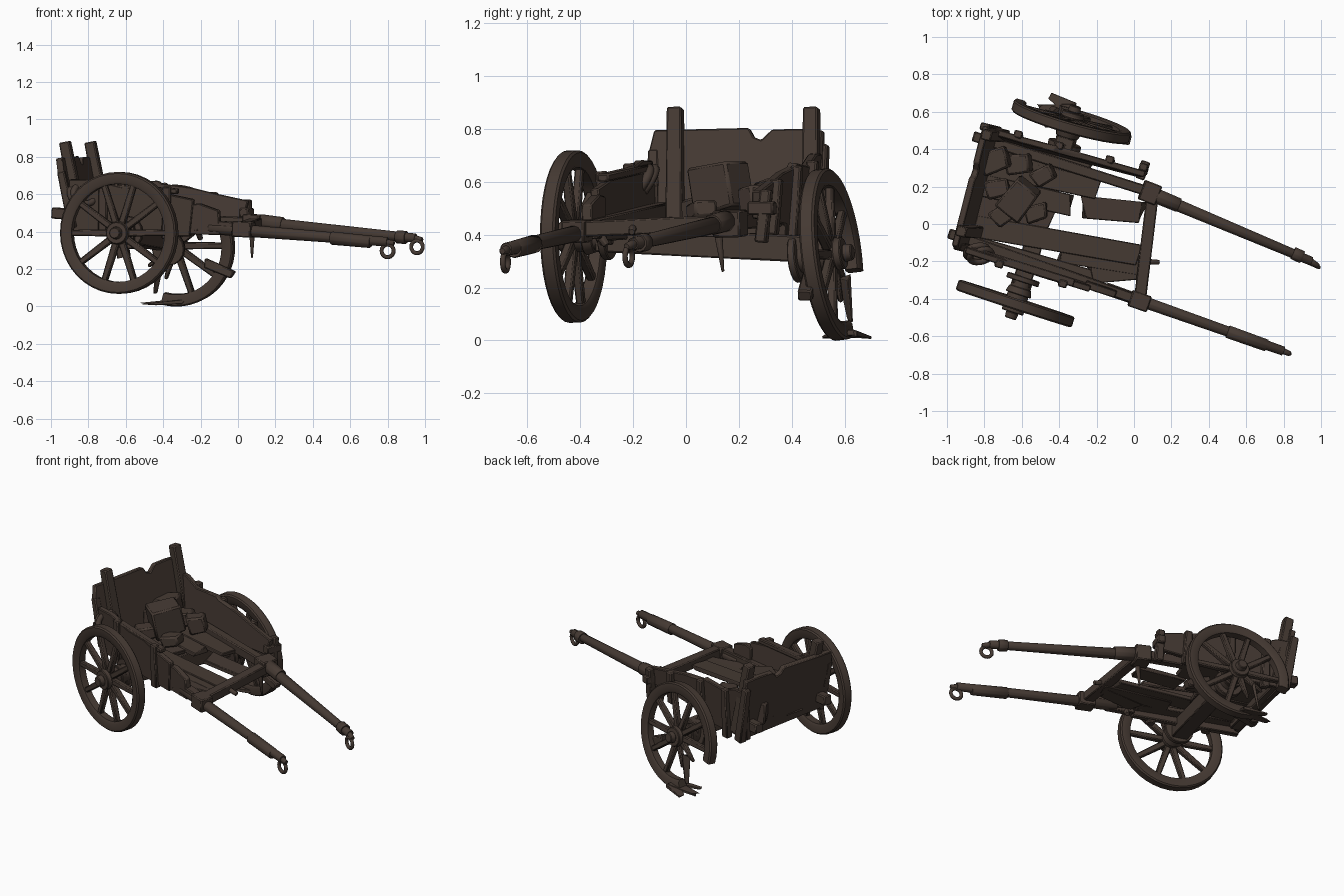
import bpy, bmesh, math, random
from mathutils import Vector as V, Matrix

if "Cube" in bpy.data.objects:
    bpy.data.objects.remove(bpy.data.objects["Cube"])

random.seed(4)
wood = bpy.data.materials.new("dark_wood")
wood.diffuse_color = (0.06, 0.042, 0.033, 1)
wood.use_nodes = True
wood.node_tree.nodes["Principled BSDF"].inputs["Base Color"].default_value = wood.diffuse_color


def finish(name, bm, bevel=0.006):
    bmesh.ops.recalc_face_normals(bm, faces=bm.faces)
    me = bpy.data.meshes.new(name)
    bm.to_mesh(me)
    bm.free()
    ob = bpy.data.objects.new(name, me)
    bpy.context.collection.objects.link(ob)
    me.materials.append(wood)
    if bevel:
        m = ob.modifiers.new("worn_edges", 'BEVEL')
        m.width, m.segments, m.limit_method = bevel, 1, 'ANGLE'
    bpy.ops.object.select_all(action='DESELECT')
    ob.select_set(True)
    bpy.context.view_layer.objects.active = ob
    bpy.ops.object.shade_smooth_by_angle(angle=math.radians(40))
    return ob


def frame(d, up=(0, 0, 1)):
    """Axes: x along d, z near up."""
    x = V(d).normalized()
    y = V(up).cross(x).normalized()
    return Matrix((x, y, x.cross(y))).transposed()


def add_beam(bm, p, q, w, h, taper=1.0, up=(0, 0, 1), rag=0.0):
    p, q = V(p), V(q)
    R = frame(q - p, up)
    vs = []
    for c, s in ((p, 1.0), (q, taper)):
        for a, b in ((-1, -1), (1, -1), (1, 1), (-1, 1)):
            off = V((random.uniform(-rag, rag), a * w / 2 * s, b * h / 2 * s))
            vs.append(bm.verts.new(c + R @ off))
    for f in ((3, 2, 1, 0), (4, 5, 6, 7), (0, 1, 5, 4), (1, 2, 6, 5), (2, 3, 7, 6), (3, 0, 4, 7)):
        bm.faces.new([vs[i] for i in f])


def beam(name, p, q, w, h, taper=1.0, up=(0, 0, 1), rag=0.0, bevel=0.006):
    bm = bmesh.new()
    add_beam(bm, p, q, w, h, taper, up, rag)
    return finish(name, bm, bevel)


def add_rod(bm, p, q, r1, r2, n=10):
    p, q = V(p), V(q)
    M = (q - p).to_track_quat('Z', 'Y').to_matrix().to_4x4()
    M.translation = (p + q) / 2
    bmesh.ops.create_cone(bm, cap_ends=True, segments=n, radius1=r1, radius2=r2,
                          depth=(q - p).length, matrix=M)


def rod(name, p, q, r1, r2=None, n=10):
    bm = bmesh.new()
    add_rod(bm, p, q, r1, r1 if r2 is None else r2, n)
    return finish(name, bm, 0.003)


def ring(name, c, axis, R, r):
    bpy.ops.mesh.primitive_torus_add(major_radius=R, minor_radius=r, major_segments=18,
                                     minor_segments=8, location=c)
    ob = bpy.context.object
    ob.name = name
    ob.rotation_euler = V(axis).to_track_quat('Z', 'Y').to_euler()
    ob.data.materials.append(wood)
    bpy.ops.object.shade_smooth_by_angle(angle=math.radians(60))


def board(name, o, xdir, zdir, outline, t):
    """Flat outline (along xdir, zdir) given thickness t."""
    x, z = V(xdir).normalized(), V(zdir).normalized()
    n = x.cross(z).normalized() * t / 2
    bm = bmesh.new()
    a = [bm.verts.new(V(o) + x * u + z * v - n) for u, v in outline]
    b = [bm.verts.new(V(o) + x * u + z * v + n) for u, v in outline]
    bm.faces.new(a)
    bm.faces.new(b[::-1])
    for i in range(len(a)):
        j = (i + 1) % len(a)
        bm.faces.new((a[i], b[i], b[j], a[j]))
    finish(name, bm, 0.005)


def wheel(name, c, axis, out, gap=None):
    """Spoked wheel; out is +1/-1 for the outer end of the axis, gap is a missing arc."""
    a = V(axis).normalized()
    f = a.cross(V((0, 0, 1))).normalized()
    up = f.cross(a)
    c = V(c)

    def P(r, t, y=0):
        return c + f * r * math.cos(t) + up * r * math.sin(t) + a * y
    # rim
    bm = bmesh.new()
    prof = [(.262, -.022), (.275, -.03), (.318, -.03), (.326, -.022),
            (.326, .022), (.318, .03), (.275, .03), (.262, .022)]
    t0, t1 = (gap[1], gap[0] + 2 * math.pi) if gap else (0, 2 * math.pi)
    n = 40
    loops = [[bm.verts.new(P(r, t0 + (t1 - t0) * i / n, y)) for r, y in prof]
             for i in range(n + 1 if gap else n)]
    for i in range(n):
        A, B = loops[i], loops[(i + 1) % len(loops)]
        for k in range(8):
            m = (k + 1) % 8
            bm.faces.new((A[k], A[m], B[m], B[k]))
    if gap:
        bm.faces.new(loops[0])
        bm.faces.new(loops[-1][::-1])
    finish(name + "_rim", bm, 0)
    # spokes, snapped short in the gap
    bm = bmesh.new()
    for i in range(10):
        t = i * math.pi / 5
        broken = gap and gap[0] < t < gap[1]
        add_beam(bm, P(.04, t), P(.19 if broken else .275, t), .038, .036,
                 .5 if broken else .85, up=a)
    finish(name + "_spokes", bm, 0.006)
    # hub with flanges
    bm = bmesh.new()
    for y0, y1, r1, r2 in ((-.14, .05, .055, .06), (.02, .05, .065, .05), (.05, .085, .035, .03),
                           (-.15, -.12, .09, .09), (-.09, -.05, .06, .072)):
        add_rod(bm, c + a * out * y0, c + a * out * y1, r1, r2, 16)
    finish(name + "_hub", bm, 0.004)


# wheels: sound near one, broken far one with splinters on the ground
wheel("near_wheel", (-.635, -.425, .393), (.31, .95, .01), -1)
wheel("far_wheel", (-.335, .55, .325), (.27, .955, .12), 1, (math.radians(192), math.radians(255)))
for i, (p, q, w) in enumerate([((-.3, .6, .03), (-.51, .62, .015), .08),
                               ((-.3, .57, .025), (-.47, .53, .012), .06),
                               ((-.34, .62, .025), (-.44, .68, .012), .08),
                               ((-.42, .60, .24), (-.44, .62, .08), .05)]):
    beam(f"wheel_splinter_{i}", p, q, w, .022, .45, rag=.02, bevel=.002)
beam("loose_felloe", (-.17, .47, .23), (-.03, .45, .17), .06, .05, .9, rag=.015)
beam("axle", (-.605, -.33, .385), (-.365, .46, .345), .10, .10)

# side rails running on into the shafts
beam("near_rail", (-.99, -.05, .50), (.06, -.42, .415), .055, .06)
beam("far_rail", (-.86, .47, .48), (.12, .16, .445), .055, .06)
rod("near_shaft", (-.15, -.345, .42), (.80, -.68, .345), .035, .026)
rod("near_shaft_grip", (.50, -.575, .365), (.71, -.65, .345), .036, .034)
rod("near_shaft_tip", (.78, -.672, .345), (.835, -.695, .338), .019, .014)
rod("far_shaft", (.08, .165, .45), (.95, -.20, .365), .036, .025)
rod("far_shaft_collar", (.12, .15, .452), (.24, .10, .438), .042, .04)
rod("far_shaft_band", (.85, -.155, .372), (.90, -.178, .368), .036)
rod("far_shaft_tip", (.93, -.19, .367), (.985, -.225, .355), .02, .014)
ring("near_ring", (.80, -.683, .297), (.3, .95, 0), .034, .011)
ring("far_ring", (.957, -.217, .318), (.4, .9, 0), .034, .011)
# crossbeam with joint blocks and pegs
beam("crossbeam", (.03, -.42, .42), (.10, .16, .445), .065, .06)
beam("near_joint", (-.02, -.395, .415), (.08, -.43, .41), .09, .085)
beam("far_joint", (.04, .185, .445), (.13, .15, .44), .11, .10)
rod("hanging_peg", (.075, .12, .42), (.075, .14, .26), .018, .006, 8)
rod("front_peg", (.06, -.20, .43), (.135, -.205, .41), .016, .014, 8)
rod("rail_pin", (-.22, -.34, .42), (-.2, -.30, .36), .02, .015, 8)

# tailboard with a broken top edge, leaning back, posts on its inner face
board("tailboard", (-.88, -.13, .36), (.155, .59, -.01), (-.18, .03, 1),
      [(0, .05), (.3, .04), (.62, .03), (.66, .1), (.66, .45), (.56, .455), (.46, .45),
       (.42, .41), (.39, .42), (.37, .455), (0, .44), (-.02, .35), (.02, .24)], .035)
for n, x, y in (("near", -.925, -.04), ("far", -.79, .475)):
    beam(n + "_tail_post", (x + .09, y, .42), (x, y, .88), .066, .066, .85, up=(.26, 1, 0))
beam("tail_ledge", (-.85, -.09, .43), (-.71, .46, .42), .06, .06)
beam("near_tail_corner", (-.88, -.13, .42), (-.945, -.12, .72), .05, .05, .8, up=(.26, 1, 0))
beam("far_tail_corner", (-.74, .50, .38), (-.80, .52, .74), .06, .05, .8, up=(.26, 1, 0))

# side walls, worn and stepped along the top
board("near_wall", (-.90, -.12, .42), (.85, -.27, -.06), (0, -.08, 1),
      [(0, -.03), (.68, 0), (.70, .20), (.55, .22), (.45, .245), (.3, .24), (.12, .27), (0, .26)], .035)
board("near_wall_end", (-.26, -.315, .385), (.85, -.29, -.06), (0, -.05, 1),
      [(0, 0), (.18, .01), (.17, .14), (.06, .17), (0, .16)], .04)
board("far_wall", (-.79, .48, .41), (.85, -.23, -.04), (0, .08, 1),
      [(0, -.02), (.45, 0), (.46, .05), (.85, .09), (.88, .195), (.7, .225), (.57, .25),
       (.4, .265), (.38, .28), (.2, .26), (.1, .30), (0, .3)], .035)
for i, (x, y, z0, z1) in enumerate([(.05, .285, .37, .57), (-.13, .325, .40, .61), (-.40, .40, .36, .66),
                                    (-.62, .46, .36, .68), (-.38, -.30, .36, .64), (-.72, -.195, .38, .67)]):
    s = .02 if y > 0 else -.02
    beam(f"wall_stake_{i}", (x, y, z0), (x, y + s, z1), .05, .045, .9, up=(.27, 1, 0))
beam("near_wall_lip", (-.88, -.14, .655), (-.32, -.315, .615), .045, .03)
beam("far_wall_end_peg", (.03, .24, .50), (.065, .335, .50), .05, .05)

# floor planks, uneven lengths with gaps
for i, (p, q, w) in enumerate([
        ((-.88, -.10, .45), (-.22, -.29, .425), .09), ((-.40, -.15, .43), (.04, -.225, .41), .11),
        ((-.86, -.01, .455), (.02, -.165, .42), .12), ((-.84, .10, .455), (-.45, .01, .435), .13),
        ((-.27, .09, .425), (.05, .06, .405), .12), ((-.82, .21, .46), (-.34, .10, .44), .12),
        ((-.80, .32, .46), (-.20, .19, .44), .12), ((-.77, .42, .46), (-.25, .28, .44), .11),
        ((-.24, -.27, .42), (.02, -.25, .41), .10)]):
    beam(f"floor_plank_{i}", p, q, w, .028, .95, rag=.025, bevel=.004)

# load: tumbled blocks and a rope coil
for i, (x, y, z, s, h, ang) in enumerate([
        (-.62, .13, .575, .19, .19, .9), (-.48, .26, .53, .11, .11, .5), (-.73, .19, .53, .12, .13, .2),
        (-.74, .34, .54, .15, .14, .35), (-.62, .32, .51, .13, .09, .1), (-.70, .05, .50, .12, .08, .6),
        (-.52, .06, .49, .11, .07, .3)]):
    d = V((math.cos(ang), math.sin(ang), .2)) * s / 2
    c = V((x, y, z))
    beam(f"cargo_block_{i}", c - d, c + d, s * .85, h, .9, rag=.012, bevel=.01)
for i in range(2):
    ring(f"rope_coil_{i}", (-.84 + .02 * i, -.15 - .02 * i, .60), (.2, -.8, .5), .06, .018)
